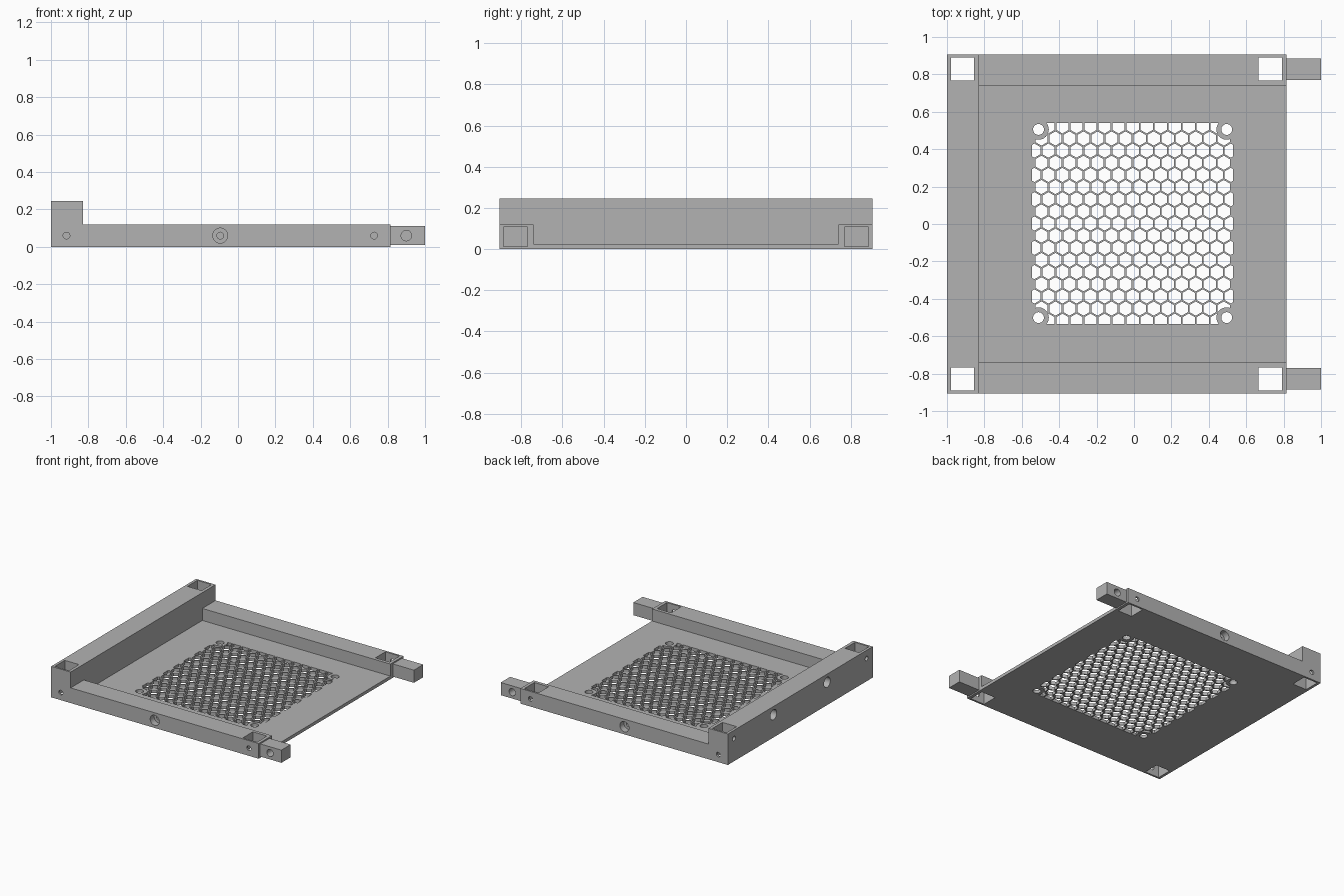
import bpy, bmesh, math
from mathutils import Matrix, Vector

cube = bpy.data.objects.get("Cube")
if cube:
    bpy.data.objects.remove(cube, do_unlink=True)

# Single grey plastic
grey = bpy.data.materials.new("grey_plastic")
grey.use_nodes = True
grey.diffuse_color = (0.45, 0.45, 0.45, 1)
grey.node_tree.nodes["Principled BSDF"].inputs["Base Color"].default_value = (0.45, 0.45, 0.45, 1)


def to_object(name, bm):
    mesh = bpy.data.meshes.new(name)
    bm.to_mesh(mesh)
    bm.free()
    mesh.materials.append(grey)
    obj = bpy.data.objects.new(name, mesh)
    bpy.context.scene.collection.objects.link(obj)
    return obj


def box(name, x0, x1, y0, y1, z0, z1):
    bm = bmesh.new()
    centre = Vector((x0 + x1, y0 + y1, z0 + z1)) / 2
    scale = Matrix.Diagonal((x1 - x0, y1 - y0, z1 - z0, 1))
    bmesh.ops.create_cube(bm, size=1, matrix=Matrix.Translation(centre) @ scale)
    return to_object(name, bm)


def rod(name, centre, radius, length, axis="Z"):
    turn = {"X": Matrix.Rotation(math.pi / 2, 4, "Y"),
            "Y": Matrix.Rotation(math.pi / 2, 4, "X"),
            "Z": Matrix.Identity(4)}[axis]
    bm = bmesh.new()
    bmesh.ops.create_cone(bm, cap_ends=True, segments=32, radius1=radius, radius2=radius,
                          depth=length, matrix=Matrix.Translation(centre) @ turn)
    return to_object(name, bm)


def combine(target, tool, operation="DIFFERENCE"):
    mod = target.modifiers.new("cut", "BOOLEAN")
    mod.operation, mod.solver, mod.object = operation, "EXACT", tool
    bpy.context.view_layer.update()
    deps = bpy.context.evaluated_depsgraph_get()
    result = bpy.data.meshes.new_from_object(target.evaluated_get(deps))
    target.modifiers.clear()
    target.data = result
    bpy.data.objects.remove(tool, do_unlink=True)


# Tray body: a block with the wall step and the bay cut away
WALL, RIGHT, SIDE, RAIL, FLOOR = -0.83, 0.815, 0.905, 0.12, 0.025
body = box("tray_body", -1, RIGHT, -SIDE, SIDE, 0, 0.245)
combine(body, box("step_cutter", WALL, 1.2, -1, 1, RAIL, 0.4))
combine(body, box("bay_cutter", WALL, 1.2, -0.74, 0.74, FLOOR, 0.4))

for side in (-1, 1):
    # Square corner sockets
    y = 0.828 * side
    for x in (-0.917, 0.728):
        combine(body, box("socket_cutter", x - 0.062, x + 0.062, y - 0.062, y + 0.062, -0.1, 0.4))
        # Small screw holes into the sockets
        combine(body, rod("screw_cutter", (x, 0.88 * side, 0.06), 0.018, 0.1, "Y"))
    # Counterbored hole in the middle of each rail
    combine(body, rod("bore_cutter", (-0.095, SIDE * side, 0.06), 0.04, 0.1, "Y"))
    combine(body, rod("pilot_cutter", (-0.095, SIDE * side, 0.06), 0.018, 0.22, "Y"))
    # Holes in the tall wall
    combine(body, rod("end_screw_cutter", (-1, y, 0.18), 0.018, 0.1, "X"))
    combine(body, rod("wall_bore_cutter", (-1, 0.335 * side, 0.18), 0.04, 0.1, "X"))
    combine(body, rod("wall_pilot_cutter", (-1, 0.335 * side, 0.18), 0.018, 0.22, "X"))

# Honeycomb openings, trimmed to the vent window
CX, CY, PITCH = -0.0075, 0.0025, 0.075
bm = bmesh.new()
for row in range(-8, 9):
    for col in range(-8, 8):
        x = CX + (col + 0.5 * (row % 2)) * PITCH
        y = CY + row * PITCH * math.sqrt(3) / 2
        if abs(x - CX) < 0.56:
            # vertices point along y
            place = Matrix.Translation((x, y, 0)) @ Matrix.Rotation(0, 4, "Z")
            ring = [bm.verts.new(place @ Vector((0.038 * math.sin(k * math.pi / 3),
                                                 0.038 * math.cos(k * math.pi / 3), -0.05)))
                    for k in range(6)]
            bm.faces.new(ring)
solid = bmesh.ops.extrude_face_region(bm, geom=bm.faces[:])
bmesh.ops.translate(bm, vec=(0, 0, 0.15),
                    verts=[v for v in solid["geom"] if isinstance(v, bmesh.types.BMVert)])
bmesh.ops.recalc_face_normals(bm, faces=bm.faces[:])
vent = to_object("vent_cutter", bm)
combine(vent, box("vent_window", CX - 0.538, CX + 0.538, CY - 0.538, CY + 0.538, -0.03, 0.07),
        "INTERSECT")

# Solid bosses stay around the four fan screw holes
corners = [(CX + 0.503 * i, CY + 0.503 * j, 0.02) for i in (-1, 1) for j in (-1, 1)]
for c in corners:
    combine(vent, rod("boss", c, 0.055, 0.4))
combine(body, vent)
for c in corners:
    combine(body, rod("fan_screw_cutter", c, 0.029, 0.2))

# Plug tabs at the open end
parts = [body]
for side, name in ((-1, "front_tab"), (1, "back_tab")):
    y = 0.828 * side
    tab = box(name, RIGHT - 0.015, 1, y - 0.058, y + 0.058, 0.01, 0.11)
    combine(tab, rod("tab_hole_cutter", (0.9, y + 0.058 * side, 0.06), 0.028, 0.16, "Y"))
    parts.append(tab)

# Smooth the round holes, keep the edges sharp
bpy.ops.object.select_all(action="DESELECT")
for obj in parts:
    obj.select_set(True)
bpy.context.view_layer.objects.active = body
bpy.ops.object.shade_smooth_by_angle(angle=math.radians(30))
